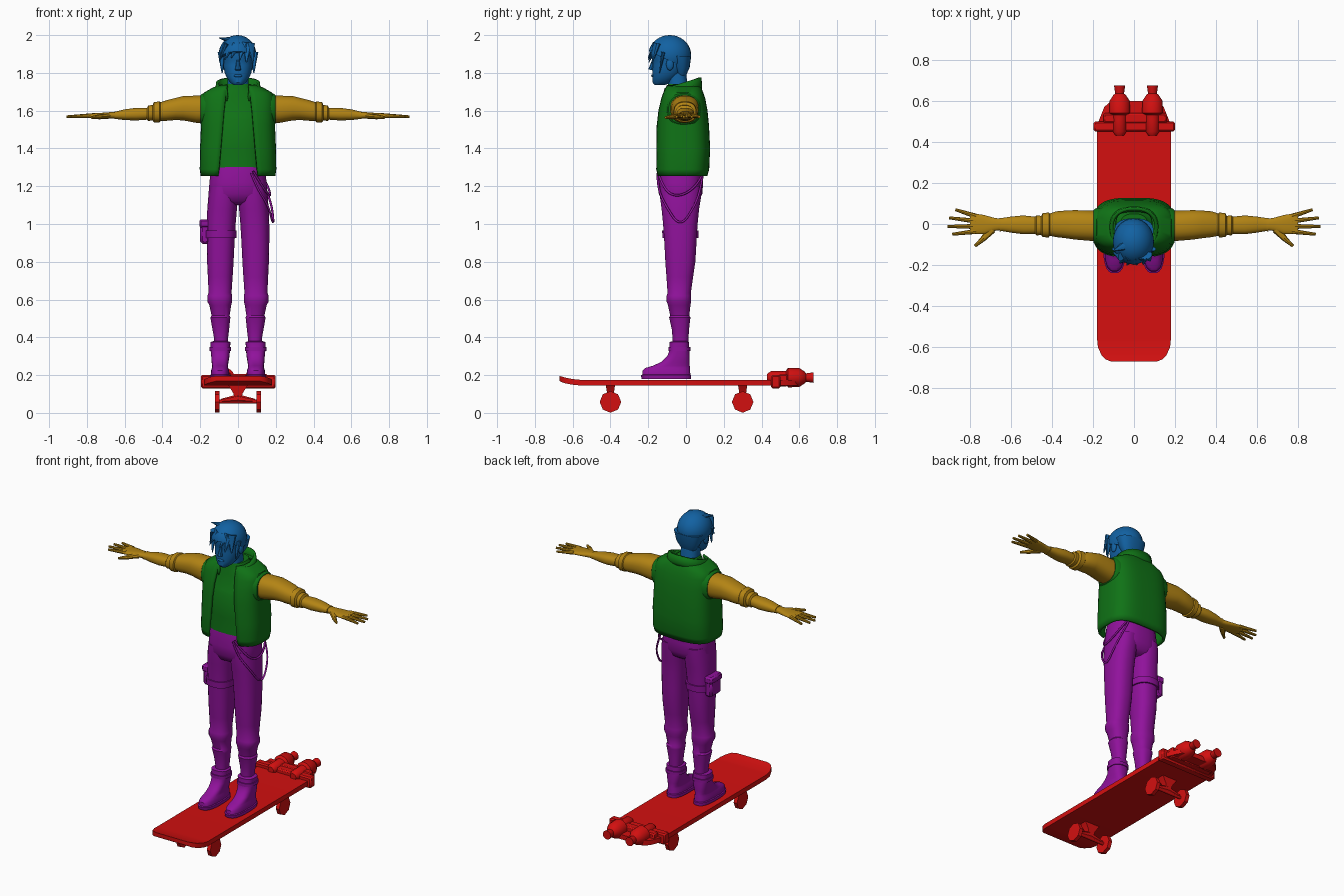
import bpy, bmesh, math
from mathutils import Vector, Matrix


def material(name, rgb):
    m = bpy.data.materials.new(name)
    m.diffuse_color = (*rgb, 1)
    return m


RED = material("red", (0.65, 0.005, 0.005))
GREEN = material("green", (0.005, 0.17, 0.008))
PURPLE = material("purple", (0.28, 0.006, 0.33))
GOLD = material("gold", (0.45, 0.23, 0.007))
BLUE = material("blue", (0.006, 0.12, 0.36))


def finish(name, bm, mat, mirror=False):
    bmesh.ops.recalc_face_normals(bm, faces=bm.faces)
    me = bpy.data.meshes.new(name)
    bm.to_mesh(me)
    bm.free()
    me.materials.append(mat)
    ob = bpy.data.objects.new(name, me)
    bpy.context.collection.objects.link(ob)
    if mirror:
        ob.modifiers.new("mirror", 'MIRROR').use_axis[0] = True
    return ob


def loft(name, rings, mat, axis='z', n=24, p=2.4, mirror=False, slope=0, gaps=None):
    """Skin rings (pos, u0, u1, v0, v1); gaps gives the half width of an open front."""
    bm = bmesh.new()
    loops = []
    for i, (pos, u0, u1, v0, v1) in enumerate(rings):
        a, b = (u1 - u0) / 2, (v1 - v0) / 2
        loop = []
        for k in range(n):
            t = 2 * math.pi * (k + 0.5) / n
            if gaps:
                w = math.acos((gaps[i] / a) ** (p / 2))
                t = -w + (math.pi + 2 * w) * k / (n - 1)
            c, s = math.cos(t), math.sin(t)
            u = (u0 + u1) / 2 + a * math.copysign(abs(c) ** (2 / p), c)
            dv = b * math.copysign(abs(s) ** (2 / p), s)
            v = (v0 + v1) / 2 + dv
            co = {'x': (pos, u, v), 'y': (u, pos, v), 'z': (u, v, pos + slope * dv)}[axis]
            loop.append(bm.verts.new(co))
        loops.append(loop)
    for l0, l1 in zip(loops, loops[1:]):
        for k in range(n - 1 if gaps else n):
            j = (k + 1) % n
            bm.faces.new((l0[k], l0[j], l1[j], l1[k]))
    if not gaps:
        bm.faces.new(loops[0])
        bm.faces.new(loops[-1])
    ob = finish(name, bm, mat, mirror)
    if gaps:
        so = ob.modifiers.new("thickness", 'SOLIDIFY')
        so.thickness, so.offset = 0.016, 0
    return ob


def rod(name, p, q, r0, r1, mat, n=10, mirror=False, flat=1.0):
    """Tapered rod from p to q."""
    p, q = Vector(p), Vector(q)
    bm = bmesh.new()
    rot = (q - p).to_track_quat('Z', 'Y').to_matrix().to_4x4()
    mx = Matrix.Translation((p + q) / 2) @ rot @ Matrix.Diagonal((1, flat, 1, 1))
    bmesh.ops.create_cone(bm, cap_ends=True, segments=n, radius1=r0, radius2=r1,
                          depth=(q - p).length, matrix=mx)
    return finish(name, bm, mat, mirror)


def ball(name, c, r, mat, mirror=False, cut=None):
    bm = bmesh.new()
    bmesh.ops.create_uvsphere(bm, u_segments=28, v_segments=18, radius=1,
                              matrix=Matrix.Translation(c) @ Matrix.Diagonal((*r, 1)))
    if cut:
        res = bmesh.ops.bisect_plane(bm, geom=bm.verts[:] + bm.edges[:] + bm.faces[:],
                                     plane_co=cut[0], plane_no=cut[1], clear_inner=True)
        bmesh.ops.holes_fill(bm, edges=[e for e in bm.edges if e.is_boundary])
    return finish(name, bm, mat, mirror)


def box(name, x0, x1, y0, y1, z0, z1, mat, bevel=0.0, mirror=False):
    ob = loft(name, [(z0, x0, x1, y0, y1), (z1, x0, x1, y0, y1)], mat, n=4, p=400, mirror=mirror)
    if bevel:
        ob.modifiers.new("bevel", 'BEVEL').width = bevel
    return ob


def strap(name, pts, mat):
    cu = bpy.data.curves.new(name, 'CURVE')
    cu.dimensions = '3D'
    cu.bevel_depth, cu.bevel_resolution = 0.006, 1
    sp = cu.splines.new('NURBS')
    sp.points.add(len(pts) - 1)
    for q, co in zip(sp.points, pts):
        q.co = (*co, 1)
    sp.use_endpoint_u, sp.order_u = True, 3
    cu.materials.append(mat)
    bpy.context.collection.objects.link(bpy.data.objects.new(name, cu))


# --- skateboard: deck with raised nose and rounded ends
deck = [(-0.67, .11, .17, .195), (-.66, .138, .163, .193), (-.64, .158, .157, .187),
        (-.60, .176, .149, .179), (-.56, .18, .145, .175), (.48, .18, .145, .175),
        (.52, .165, .145, .175), (.57, .145, .145, .175), (.60, .11, .145, .175)]
loft("deck", [(y, -w, w, a, b) for y, w, a, b in deck], RED, 'y', n=4, p=400)
box("rear_bar", -.197, .2, .45, .50, .13, .20, RED, .008)
box("rear_mount", -.15, .16, .49, .54, .14, .205, RED, .008)
for y in (-.4, .3):
    loft("truck_base", [(.085, -.02, .02, y - .015, y + .015), (.105, -.025, .025, y - .018, y + .018),
                        (.15, -.055, .055, y - .025, y + .025)], RED, n=4, p=400)
    rod("axle", (-.105, y, .06), (.105, y, .06), .01, .01, RED)
    loft("hanger", [(-.09, y - .012, y + .012, .055, .075), (0, y - .018, y + .018, .055, .10),
                    (.09, y - .012, y + .012, .055, .075)], RED, 'x', n=8)
    rod("wheel", (.098, y, .058), (.122, y, .058), .057, .057, RED, 8, True)
# thrusters at the tail
for x in (-.07, .09):
    prof = [(.43, .02), (.45, .034), (.51, .034), (.53, .036), (.54, .052), (.60, .05),
            (.63, .03), (.635, .022), (.675, .028)]
    loft("thruster", [(y, x - r, x + r, .187 - r, .187 + r) for y, r in prof], RED, 'y', n=14, p=2)

# --- boots
loft("boot", [(.18, .042, .148, -.235, .027), (.20, .04, .15, -.24, .028), (.203, .046, .144, -.232, .024),
              (.225, .047, .143, -.23, .022), (.238, .052, .138, -.215, .022), (.25, .053, .137, -.175, .02),
              (.27, .05, .14, -.13, .02), (.30, .045, .142, -.10, .02), (.33, .042, .145, -.088, .018),
              (.375, .04, .146, -.088, .016), (.38, .055, .13, -.07, .005)], PURPLE, p=2.7, mirror=True)
loft("boot_strap", [(.328, .036, .15, -.094, .024), (.348, .036, .15, -.094, .024)],
     PURPLE, p=2.7, mirror=True)
# --- trouser legs with folds at the shin
loft("trouser_leg", [(.34, .055, .125, -.07, .01), (.40, .052, .128, -.072, .014), (.44, .047, .135, -.075, .016),
                     (.49, .042, .144, -.086, .022), (.505, .04, .147, -.09, .024), (.515, .044, .14, -.084, .018),
                     (.57, .036, .152, -.096, .024), (.59, .03, .163, -.103, .028), (.62, .03, .163, -.103, .028),
                     (.635, .034, .156, -.098, .026), (.72, .028, .16, -.104, .038), (.80, .023, .164, -.11, .05),
                     (.90, .018, .166, -.115, .056), (1.0, .012, .166, -.122, .062), (1.08, .005, .163, -.13, .07),
                     (1.14, .0, .158, -.138, .08), (1.2, .0, .15, -.14, .085)], PURPLE, mirror=True)
loft("hips", [(1.10, -.10, .10, -.09, .04), (1.12, -.145, .145, -.125, .07), (1.16, -.157, .157, -.145, .087),
              (1.22, -.152, .152, -.153, .092), (1.31, -.143, .143, -.14, .085)], PURPLE, p=2.6)
# thigh pouch and hanging straps
loft("thigh_band", [(.925, -.175, -.008, -.125, .066), (.965, -.176, -.006, -.127, .068)], PURPLE)
box("thigh_pouch", -.2, -.15, -.075, .03, .895, 1.0, PURPLE, .012)
box("pouch_flap", -.205, -.15, -.08, .035, .98, 1.025, PURPLE, .01)
strap("hanging_strap", [(.07, -.15, 1.27), (.10, -.15, 1.19), (.16, -.11, 1.10), (.19, -.03, .98),
                        (.18, .05, 1.10), (.14, .08, 1.20), (.11, .09, 1.27)], PURPLE)
strap("short_strap", [(.08, -.15, 1.28), (.14, -.12, 1.18), (.175, -.04, 1.14), (.16, .06, 1.2),
                      (.12, .09, 1.27)], PURPLE)

# --- shirt and open vest
loft("shirt", [(1.285, -.145, .145, -.142, .085), (1.40, -.145, .145, -.136, .095), (1.55, -.15, .15, -.14, .09),
               (1.57, -.15, .15, -.128, .085), (1.67, -.14, .14, -.11, .075), (1.71, -.085, .085, -.10, .06),
               (1.74, -.07, .07, -.095, .05)], GREEN, p=2.6)
vest = [(1.255, -.19, .19, -.148, .105), (1.29, -.195, .195, -.155, .115), (1.40, -.193, .193, -.152, .12),
        (1.52, -.188, .188, -.15, .114), (1.60, -.187, .187, -.14, .106), (1.66, -.187, .187, -.125, .095),
        (1.69, -.175, .175, -.115, .085), (1.715, -.13, .13, -.105, .075), (1.73, -.09, .09, -.1, .065)]
loft("vest", vest, GREEN, p=3.2, n=40, gaps=[.105, .10, .09, .08, .073, .066, .063, .06, .055])
loft("collar", [(1.68, -.105, .105, -.115, .075), (1.70, -.115, .115, -.12, .078),
                (1.745, -.108, .108, -.118, .074)], GREEN, p=2.4, n=32, slope=.32, gaps=[.055, .055, .06])
loft("armhole_trim", [(.165, -.105, .08, 1.515, 1.695), (.19, -.1, .075, 1.52, 1.69),
                      (.198, -.092, .068, 1.53, 1.683)], GREEN, 'x', mirror=True)

# --- sleeves, forearms and hands
loft("sleeve", [(.15, -.085, .065, 1.535, 1.68), (.22, -.082, .066, 1.535, 1.68), (.29, -.076, .068, 1.548, 1.678),
                (.33, -.07, .066, 1.55, 1.668), (.38, -.064, .062, 1.546, 1.655), (.41, -.058, .052, 1.546, 1.645),
                (.415, -.066, .056, 1.538, 1.65), (.445, -.064, .054, 1.538, 1.645), (.452, -.054, .04, 1.548, 1.63),
                (.475, -.056, .042, 1.545, 1.628), (.482, -.048, .036, 1.552, 1.615), (.54, -.05, .042, 1.548, 1.615),
                (.60, -.042, .036, 1.55, 1.607), (.64, -.035, .03, 1.555, 1.597), (.655, -.036, .03, 1.555, 1.597)],
     GOLD, 'x', mirror=True)
loft("palm", [(.64, -.028, .024, 1.558, 1.594), (.68, -.034, .03, 1.558, 1.592), (.73, -.05, .044, 1.56, 1.588),
              (.78, -.05, .052, 1.56, 1.586), (.80, -.046, .048, 1.564, 1.582)], GOLD, 'x', mirror=True)
for name, y0, x1, y1 in (("index", -.036, .885, -.05), ("middle", -.012, .908, -.012),
                         ("ring", .014, .9, .03), ("little", .038, .87, .07)):
    rod(name + "_finger", (.77, y0, 1.574), (x1, y1, 1.568), .0125, .007, GOLD, 8, True)
rod("thumb", (.69, -.025, 1.572), (.735, -.072, 1.568), .02, .014, GOLD, 8, True, .8)
rod("thumb_tip", (.73, -.068, 1.568), (.775, -.108, 1.564), .014, .007, GOLD, 8, True)

# --- head, face and ears
loft("neck", [(1.66, -.06, .06, -.09, .02), (1.80, -.055, .055, -.10, .0)], BLUE)
loft("head", [(1.737, -.025, .025, -.168, -.11), (1.75, -.043, .043, -.178, -.07), (1.775, -.06, .06, -.177, -.045),
              (1.80, -.071, .071, -.178, -.02), (1.84, -.079, .079, -.176, .0), (1.865, -.08, .08, -.174, .005),
              (1.885, -.083, .083, -.182, .008), (1.93, -.08, .08, -.175, .005),
              (1.97, -.05, .05, -.14, -.03)], BLUE, p=2.2)
rod("nose", (0, -.172, 1.87), (0, -.184, 1.815), .007, .016, BLUE, 8)
ball("lips", (0, -.175, 1.785), (.022, .009, .008), BLUE)
ball("ear", (.082, -.085, 1.845), (.012, .02, .032), BLUE, True)
# hair cap and locks
ball("hair_cap", (-.003, -.086, 1.895), (.1, .113, .105), BLUE,
     cut=((0, -.2, 1.915), (0, .45, 1)))
loft("hair_nape", [(1.785, -.05, .05, -.05, .0), (1.83, -.078, .078, -.07, .02),
                   (1.89, -.095, .095, -.09, .028)], BLUE)
for x0, x1, y1, z1 in ((-.06, -.1, -.14, 1.86), (-.03, -.07, -.19, 1.868), (0, -.035, -.2, 1.88),
                       (.03, .01, -.2, 1.87), (.05, .045, -.197, 1.855), (.065, .08, -.18, 1.85)):
    rod("fringe_lock", (x0, -.155, 1.955), (x1, y1, z1), .028, .003, BLUE, 8, flat=.6)
rod("side_lock", (.088, -.12, 1.91), (.084, -.14, 1.80), .02, .003, BLUE, 8, True, .6)
rod("crown_tuft", (-.03, -.1, 1.97), (-.1, -.13, 1.985), .03, .002, BLUE, 8, flat=.7)

# --- smooth shading, sharp edges kept
bpy.ops.object.select_all(action='DESELECT')
for ob in bpy.context.scene.objects:
    if ob.type == 'MESH':
        ob.select_set(True)
        bpy.context.view_layer.objects.active = ob
bpy.ops.object.shade_smooth_by_angle(angle=math.radians(38))
